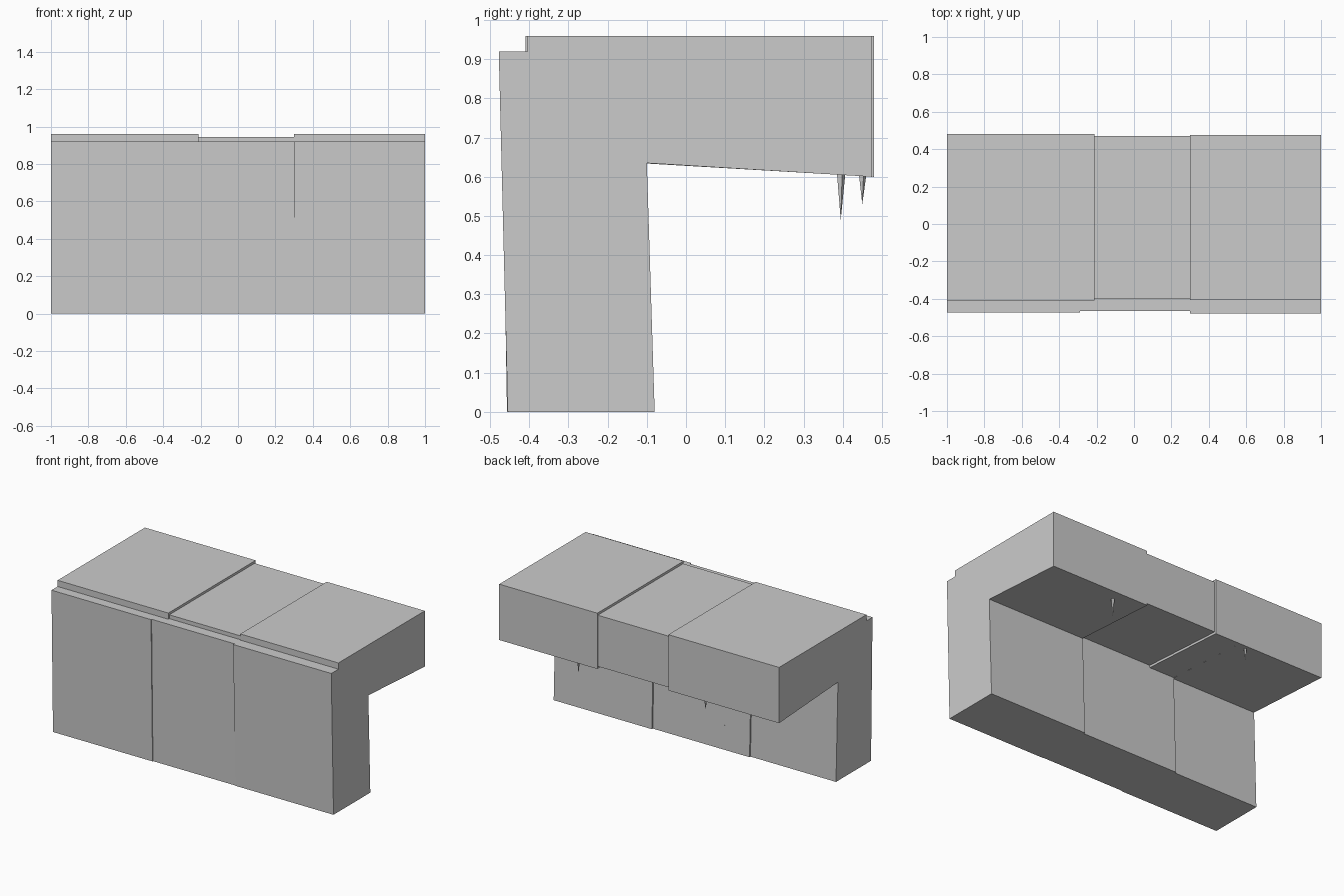
import bpy, bmesh

if "Cube" in bpy.data.objects:
    bpy.data.objects.remove(bpy.data.objects["Cube"])

# Offsets that change along the length, one entry per block:
# front face (x end, top y, bottom y), wall rear (x end, bottom y), slab (x end, lip y, rear y, top z, underside z)
FRONT = [(-0.29, -0.472, -0.457), (0.30, -0.466, -0.452), (1.0, -0.478, -0.455)]
REAR = [(-0.39, -0.10), (0.30, -0.09), (1.0, -0.08)]
SLAB = [(-0.21, -0.41, 0.48, 0.96, 0.60), (0.30, -0.40, 0.47, 0.945, 0.615), (1.0, -0.405, 0.475, 0.96, 0.60)]


def pick(table, x):
    return next(row[1:] for row in table if x < row[0])


def profile(x):
    """Upside-down L cross-section (y, z) of the blocks found at x."""
    front_top, front_bottom = pick(FRONT, x)
    (rear,) = pick(REAR, x)
    lip, end, top, under = pick(SLAB, x)
    return [(front_bottom, 0), (rear, 0), (rear - 0.02, under + 0.035), (end, under),
            (end, top), (lip, top), (lip, 0.92), (front_top, 0.92)]


def make_object(name, bm):
    bmesh.ops.recalc_face_normals(bm, faces=bm.faces)
    mesh = bpy.data.meshes.new(name)
    bm.to_mesh(mesh)
    bm.free()
    obj = bpy.data.objects.new(name, mesh)
    bpy.context.collection.objects.link(obj)
    return obj


# Ledge: loft the profile, with a doubled ring at each joint to form the steps
bm = bmesh.new()
cuts = [-1.0] + sorted({row[0] for table in (FRONT, REAR, SLAB) for row in table})
rings = []
for a, b in zip(cuts, cuts[1:]):
    section = profile((a + b) / 2)
    for x in (a, b):
        rings.append([bm.verts.new((x, y, z)) for y, z in section])
for r, s in zip(rings, rings[1:]):
    for i in range(len(r)):
        j = (i + 1) % len(r)
        bm.faces.new((r[i], r[j], s[j], s[i]))
bm.faces.new(rings[0])
bm.faces.new(rings[-1])
bmesh.ops.remove_doubles(bm, verts=bm.verts, dist=0.0001)
bmesh.ops.dissolve_degenerate(bm, edges=bm.edges, dist=0.0001)
bmesh.ops.dissolve_limit(bm, angle_limit=0.002, verts=bm.verts, edges=bm.edges)
make_object("stone_ledge", bm)


# Icicles: thin cones hanging from the underside
def icicle(name, x, y, tip, radius):
    top = 0.61
    bm = bmesh.new()
    bmesh.ops.create_cone(bm, cap_ends=True, segments=5, radius1=0, radius2=radius, depth=top - tip)
    bmesh.ops.remove_doubles(bm, verts=bm.verts, dist=0.0001)
    make_object(name, bm).location = (x, y, (top + tip) / 2)


icicle("long_icicle", 0.49, 0.395, 0.49, 0.012)
icicle("short_icicle", -0.455, 0.45, 0.53, 0.011)
